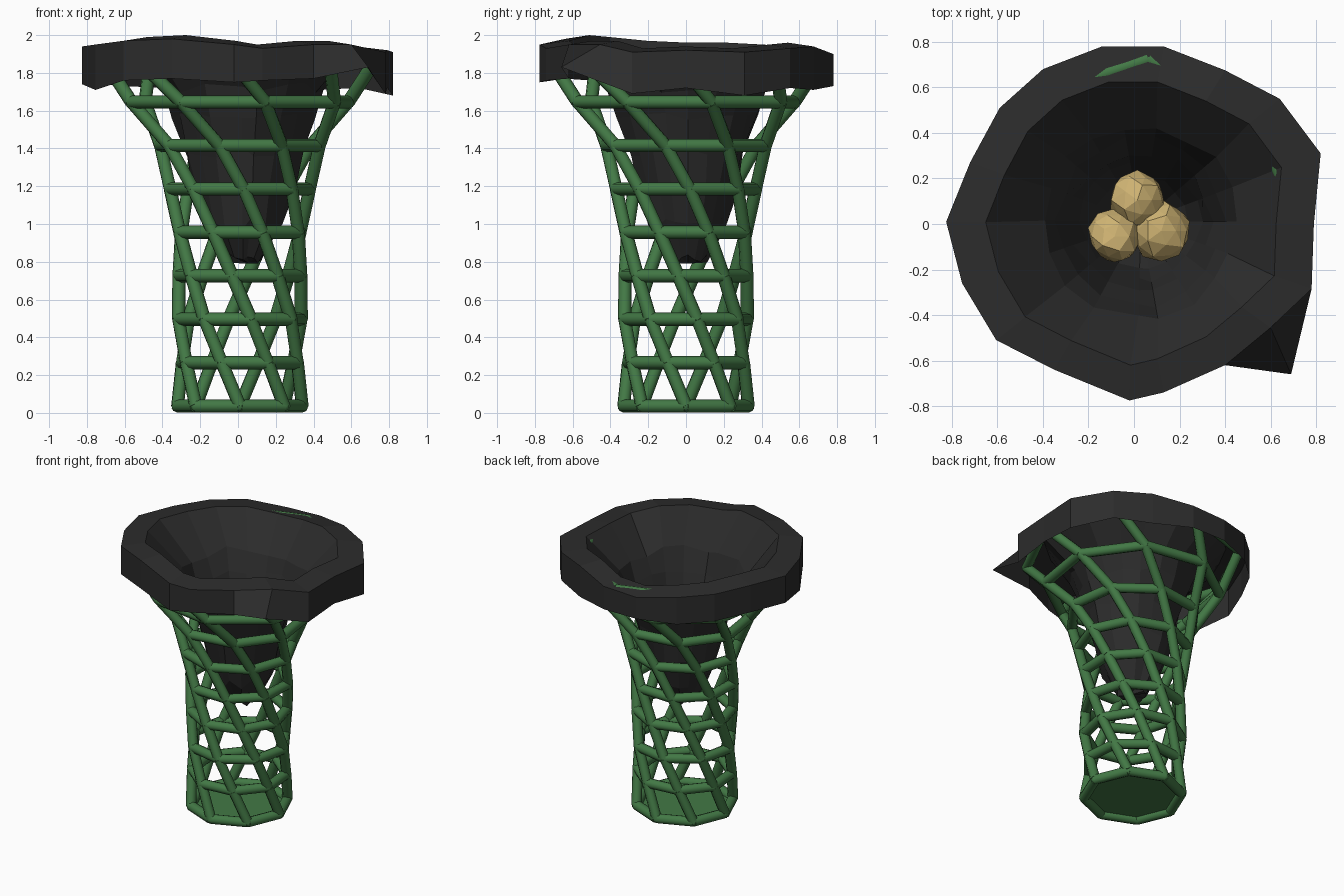
import bpy, bmesh, math, random
from mathutils import Vector, Matrix

if "Cube" in bpy.data.objects:
    bpy.data.objects.remove(bpy.data.objects["Cube"])

random.seed(4)


def material(name, color):
    m = bpy.data.materials.new(name)
    m.diffuse_color = (*color, 1)
    m.use_nodes = True
    m.node_tree.nodes["Principled BSDF"].inputs["Base Color"].default_value = m.diffuse_color
    return m


GREEN = material("green_metal", (0.055, 0.19, 0.06))
BLACK = material("black_plastic", (0.025, 0.025, 0.025))
TAN = material("tan_paper", (0.62, 0.45, 0.17))


def finish(bm, name, mat):
    bmesh.ops.recalc_face_normals(bm, faces=bm.faces[:])
    me = bpy.data.meshes.new(name)
    bm.to_mesh(me)
    bm.free()
    ob = bpy.data.objects.new(name, me)
    me.materials.append(mat)
    bpy.context.collection.objects.link(ob)
    return ob


def bar(bm, a, b, r=0.035):
    d = b - a
    rot = d.to_track_quat('Z', 'Y').to_matrix().to_4x4()
    bmesh.ops.create_cone(bm, cap_ends=True, segments=8, radius1=r, radius2=r,
                          depth=d.length, matrix=Matrix.Translation((a + b) / 2) @ rot)


# Basket: eight-sided hoops, each twisted a little further than the one below
radii = [0.33, 0.32, 0.33, 0.325, 0.34, 0.37, 0.435, 0.59, 0.725]
levels = []
for i, r in enumerate(radii):
    z = 0.036 + 0.23 * i
    levels.append([Vector((0.01 + r * math.cos(t), r * math.sin(t), z)) for t in
                   (math.radians(45 * k - 17.4 * i) for k in range(8))])

bm = bmesh.new()
for ring in levels:
    for k in range(8):
        bar(bm, ring[k], ring[(k + 1) % 8])
        bmesh.ops.create_icosphere(bm, subdivisions=1, radius=0.035,
                                   matrix=Matrix.Translation(ring[k]))
hoops = finish(bm, "basket_hoops", GREEN)

bm = bmesh.new()
for low, high in zip(levels, levels[1:]):
    for k in range(8):
        bar(bm, low[k], high[k])
struts = finish(bm, "basket_spiral_struts", GREEN)

for ob in (hoops, struts):
    bpy.ops.object.select_all(action='DESELECT')
    ob.select_set(True)
    bpy.context.view_layer.objects.active = ob
    bpy.ops.object.shade_smooth_by_angle(angle=math.radians(50))

# Basket floor
bm = bmesh.new()
bm.faces.new([bm.verts.new(p) for p in levels[0]])
finish(bm, "basket_floor", GREEN)

# Bag: outline of the folded rim (x, y, height of outer edge)
rim = [(-.14, .78, 1.89), (.13, .78, 1.90), (.40, .675, 1.94), (.64, .55, 1.93),
       (.82, .31, 1.91), (.79, .0, 1.92), (.78, -.285, 1.91), (.60, -.455, 1.95),
       (.40, -.62, 1.95), (.13, -.74, 1.93), (-.02, -.775, 1.95), (-.35, -.64, 1.98),
       (-.605, -.51, 1.97), (-.755, -.26, 1.95), (-.825, .01, 1.94),
       (-.72, .27, 1.94), (-.59, .51, 1.93), (-.40, .68, 1.92)]
hem_z = [1.73, 1.73, 1.71, 1.72, 1.68, 1.72, 1.69, 1.83, 1.77,
         1.76, 1.75, 1.77, 1.76, 1.71, 1.74, 1.74, 1.73, 1.72]
hem, edge, lip = [], [], []
for (x, y, z), h in zip(rim, hem_z):
    hem.append((x, y, h))
    edge.append((x, y, z))
    lip.append((x * .79, y * .80, z + .02))
hem[7] = (.69, -.66, 1.83)      # loose corner of the hem sticking out
rows = [hem, edge, lip]
for r, z in [(.42, 1.72), (.365, 1.58), (.305, 1.38), (.26, 1.18), (.20, 1.0), (.10, .82)]:
    row = []
    for x, y, _ in rim:
        t = math.atan2(y, x)
        q = r * random.uniform(.95, 1.05)
        row.append((q * math.cos(t) + .03, q * math.sin(t) + .01,
                    z + random.uniform(-.03, .03)))
    rows.append(row)

bm = bmesh.new()
loops = [[bm.verts.new(p) for p in row] for row in rows]
n = len(rim)
for a, b in zip(loops, loops[1:]):
    for k in range(n):
        bm.faces.new((a[k], a[(k + 1) % n], b[(k + 1) % n], b[k]))
tip = bm.verts.new((.06, .01, .79))
for k in range(n):
    bm.faces.new((loops[-1][k], loops[-1][(k + 1) % n], tip))
finish(bm, "liner_bag", BLACK)

# Crumpled paper balls resting in the bag
for i, (x, y, z, r) in enumerate([(.015, .105, 1.22, .132), (-.085, -.055, 1.24, .123),
                                  (.12, -.03, 1.2, .137)]):
    bm = bmesh.new()
    bmesh.ops.create_icosphere(bm, subdivisions=2, radius=r)
    for v in bm.verts:
        v.co *= random.uniform(.86, 1.03)
    bmesh.ops.translate(bm, vec=(x, y, z), verts=bm.verts[:])
    finish(bm, f"paper_ball_{i + 1}", TAN)
